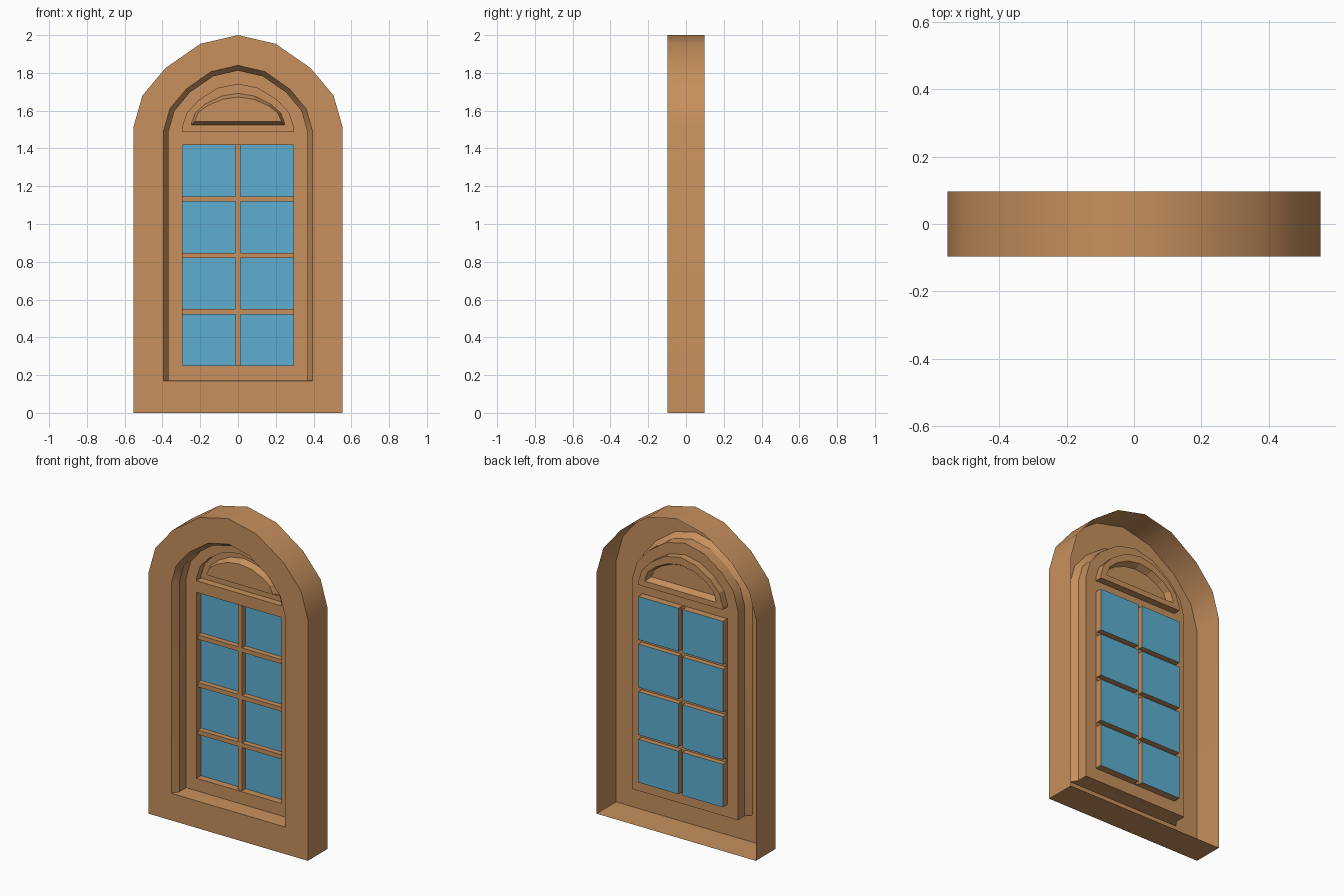
import bpy, bmesh, math

if "Cube" in bpy.data.objects:
    bpy.data.objects.remove(bpy.data.objects["Cube"], do_unlink=True)


def material(name, rgb):
    mat = bpy.data.materials.new(name)
    mat.use_nodes = True
    mat.diffuse_color = (*rgb, 1)
    mat.node_tree.nodes["Principled BSDF"].inputs["Base Color"].default_value = (*rgb, 1)
    return mat


WOOD = material("warm wood", (0.57, 0.28, 0.11))
GLASS = material("blue glass", (0.11, 0.43, 0.64))

# Right half of the faceted arch: share of half width, share of rise
ARCH = [(1, 0), (0.915, 0.34), (0.695, 0.64), (0.36, 0.905)]

# Depths from front to back
FRONT, CHAMFER, SASH, BAR, PANE, BACK = -0.097, -0.058, 0.01, 0.022, 0.055, 0.097


def arch(y, half, base, spring, top):
    """Arched outline, anticlockwise from the front."""
    rise = top - spring
    right = [(half * u, spring + rise * v) for u, v in ARCH]
    left = [(-x, z) for x, z in reversed(right)]
    outline = [(-half, base), (half, base)] + right + [(0, top)] + left
    return [(x, y, z) for x, z in outline]


def rect(y, x0, x1, z0, z1):
    return [(x0, y, z0), (x1, y, z0), (x1, y, z1), (x0, y, z1)]


def skin(bm, loops, cap=False):
    """Join successive outlines with quads; optionally close the last one."""
    rows = [[bm.verts.new(p) for p in loop] for loop in loops]
    for a, b in zip(rows, rows[1:]):
        for i in range(len(a)):
            j = (i + 1) % len(a)
            bm.faces.new((a[i], a[j], b[j], b[i]))
    if cap:
        bm.faces.new(rows[-1])


def finish(bm, name, mat, smooth=False):
    mesh = bpy.data.meshes.new(name)
    bm.to_mesh(mesh)
    bm.free()
    mesh.materials.append(mat)
    obj = bpy.data.objects.new(name, mesh)
    bpy.context.collection.objects.link(obj)
    if smooth:
        bpy.ops.object.select_all(action="DESELECT")
        obj.select_set(True)
        bpy.context.view_layer.objects.active = obj
        bpy.ops.object.shade_smooth_by_angle(angle=math.radians(30))
    return obj


# Outer casing: rim, front face, chamfer and reveal as one open-backed shell
bm = bmesh.new()
skin(bm, [
    arch(BACK, 0.553, 0, 1.515, 2),
    arch(FRONT, 0.553, 0, 1.515, 2),
    arch(FRONT, 0.395, 0.17, 1.49, 1.84),
    arch(CHAMFER, 0.367, 0.172, 1.49, 1.812),
    arch(SASH, 0.367, 0.172, 1.49, 1.812),
])
finish(bm, "outer_casing", WOOD, smooth=True)

# Sash face with a window opening and a fanlight opening
W, Z0, Z1 = 0.294, 0.25, 1.417
FAN = (W, 1.49, 1.51, 1.74)
bm = bmesh.new()
edges = []
for loop in (arch(SASH, 0.367, 0.172, 1.49, 1.812),
             rect(SASH, -W, W, Z0, Z1), arch(SASH, *FAN)):
    verts = [bm.verts.new(p) for p in loop]
    edges += [bm.edges.new((verts[i - 1], verts[i])) for i in range(len(verts))]
bmesh.ops.triangle_fill(bm, edges=edges, use_beauty=True, normal=(0, -1, 0))
for f in bm.faces:
    f.normal_update()
    if f.normal.y > 0:
        f.normal_flip()
finish(bm, "sash_face", WOOD)

# Fanlight: recessed arch with a raised bevelled panel
bm = bmesh.new()
skin(bm, [
    arch(SASH, *FAN),
    arch(PANE, *FAN),
    arch(PANE, 0.247, 1.525, 1.535, 1.692),
    arch(0.015, 0.228, 1.542, 1.55, 1.672),
], cap=True)
finish(bm, "fanlight", WOOD)

# Glazing bars and glass panes, two columns by four rows
HALF_BAR, ROWS = 0.014, 4
pitch = (Z1 - Z0 + 2 * HALF_BAR) / ROWS
bars, panes = bmesh.new(), bmesh.new()
skin(bars, [rect(SASH, -W, W, Z0, Z1), rect(BAR, -W, W, Z0, Z1)])
skin(bars, [rect(BAR, -HALF_BAR, HALF_BAR, Z0, Z1)], cap=True)
for x0, x1 in ((-W, -HALF_BAR), (HALF_BAR, W)):
    for row in range(ROWS):
        z0 = Z0 + row * pitch
        z1 = z0 + pitch - 2 * HALF_BAR
        skin(bars, [rect(BAR, x0, x1, z0, z1), rect(PANE, x0, x1, z0, z1)])
        skin(panes, [rect(PANE, x0, x1, z0, z1)], cap=True)
        if row < ROWS - 1:
            skin(bars, [rect(BAR, x0, x1, z1, z1 + 2 * HALF_BAR)], cap=True)
finish(bars, "glazing_bars", WOOD)
finish(panes, "glass_panes", GLASS)
